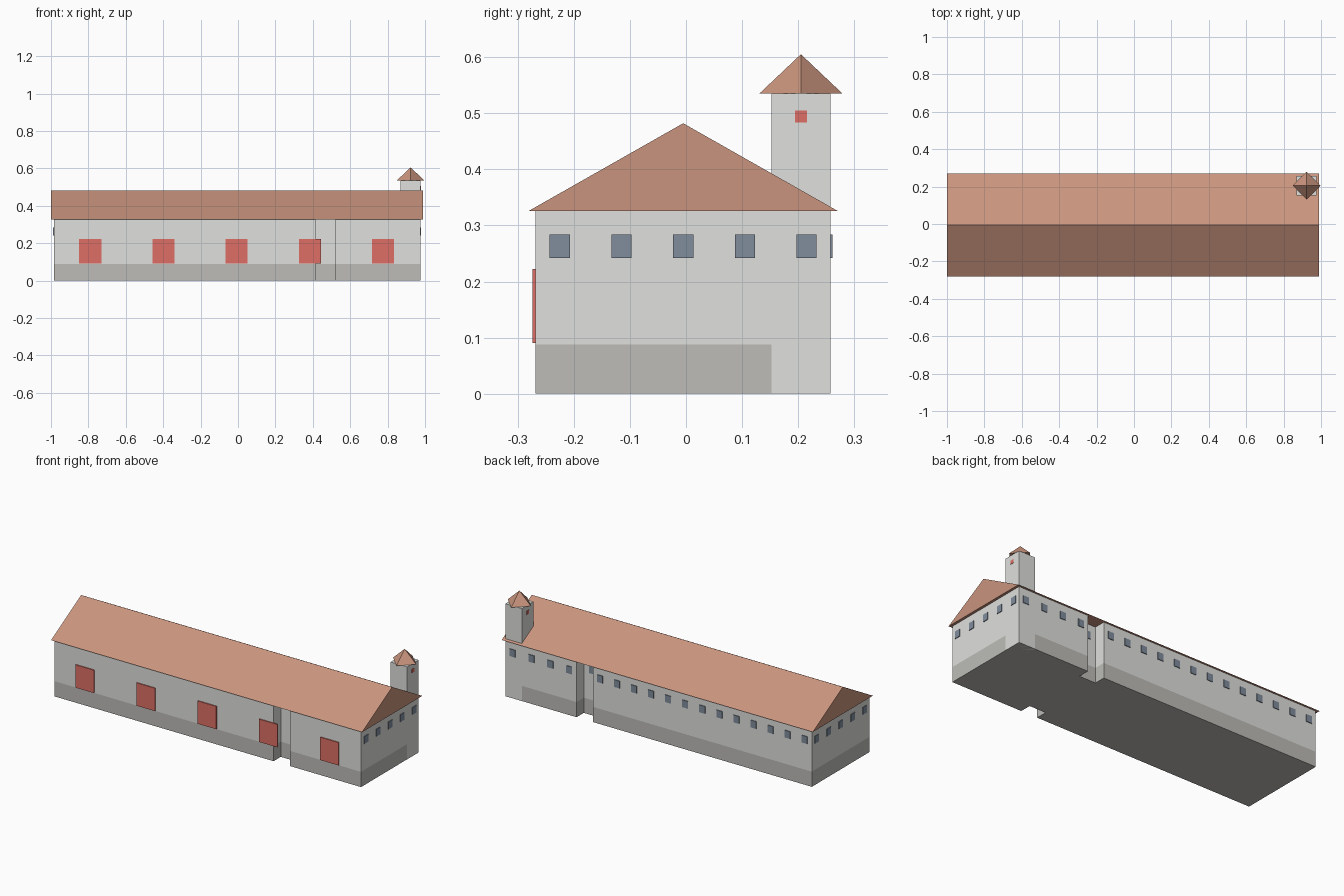
import bpy, bmesh
from mathutils import Matrix, Vector

old = bpy.data.objects.get("Cube")
if old:
    bpy.data.objects.remove(old, do_unlink=True)


def linear(c):
    c /= 255
    return c / 12.92 if c <= 0.04045 else ((c + 0.055) / 1.055) ** 2.4


def material(name, *rgb):
    m = bpy.data.materials.new(name)
    m.use_nodes = True
    colour = [linear(c) for c in rgb] + [1]
    m.diffuse_color = colour
    m.node_tree.nodes["Principled BSDF"].inputs["Base Color"].default_value = colour
    return m


wall_mat = material("pale plaster", 224, 224, 221)
base_mat = material("grey stone", 189, 188, 184)
roof_mat = material("clay tile", 201, 148, 125)
door_mat = material("red paint", 222, 111, 102)
glass_mat = material("blue glass", 128, 141, 156)


def finish(name, bm, *mats):
    bmesh.ops.recalc_face_normals(bm, faces=bm.faces)
    mesh = bpy.data.meshes.new(name)
    bm.to_mesh(mesh)
    bm.free()
    for m in mats:
        mesh.materials.append(m)
    obj = bpy.data.objects.new(name, mesh)
    bpy.context.collection.objects.link(obj)
    return obj


def extrude(bm, face, offset):
    geom = bmesh.ops.extrude_face_region(bm, geom=[face])["geom"]
    bmesh.ops.translate(bm, vec=offset, verts=[g for g in geom if isinstance(g, bmesh.types.BMVert)])
    return next(g for g in geom if isinstance(g, bmesh.types.BMFace))


def box(name, centre, size, mat):
    bm = bmesh.new()
    bmesh.ops.create_cube(bm, size=1, matrix=Matrix.Translation(centre) @ Matrix.Diagonal((*size, 1)))
    return finish(name, bm, mat)


# Main dimensions
LEFT, RIGHT, FRONT, BACK = -0.985, 0.975, -0.268, 0.257
GAP_A, GAP_B, GAP_DEPTH = 0.415, 0.52, 0.066
PLINTH, EAVES, RIDGE = 0.088, 0.326, 0.482

# Long hall with a narrower passage between its two parts
half = [(LEFT, FRONT), (GAP_A, FRONT), (GAP_A, FRONT + GAP_DEPTH),
        (GAP_B, FRONT + GAP_DEPTH), (GAP_B, FRONT), (RIGHT, FRONT)]
outline = half + [(x, FRONT + BACK - y) for x, y in reversed(half)]
bm = bmesh.new()
floor = bm.faces.new([bm.verts.new((x, y, 0)) for x, y in outline])
top = extrude(bm, floor, Vector((0, 0, PLINTH)))
extrude(bm, top, Vector((0, 0, EAVES - PLINTH)))
# Remove any face left inside at the plinth line
inner = [f for f in bm.faces if all(abs(v.co.z - PLINTH) < 1e-4 for v in f.verts)]
bmesh.ops.delete(bm, geom=inner, context='FACES_ONLY')
if not any(all(v.co.z < 1e-4 for v in f.verts) for f in bm.faces):
    bmesh.ops.holes_fill(bm, edges=[e for e in bm.edges if e.is_boundary])
for f in bm.faces:
    f.material_index = 1 if f.calc_center_median().z < PLINTH else 0
finish("hall_walls", bm, wall_mat, base_mat)

# Gabled roof
bm = bmesh.new()
gable = bm.faces.new([bm.verts.new((-1.0, y, z)) for y, z in
                      ((-0.28, EAVES), (0.27, EAVES), (-0.005, RIDGE))])
extrude(bm, gable, Vector((1.99, 0, 0)))
if len(bm.faces) < 5:
    bmesh.ops.holes_fill(bm, edges=[e for e in bm.edges if e.is_boundary])
finish("hall_roof", bm, roof_mat)

# Corner tower, a hair proud of the hall walls
TX, TY, TW, TTOP = 0.9228, 0.2048, 0.1056, 0.535
box("tower", (TX, TY, TTOP / 2), (TW, TW, TTOP), wall_mat)

# Pointed tower roof, turned so its corners lie over the wall middles
bm = bmesh.new()
bmesh.ops.create_cone(bm, cap_ends=True, segments=4, radius1=0.074, radius2=0, depth=0.07,
                      matrix=Matrix.Translation((TX, TY, TTOP + 0.035)))
bmesh.ops.remove_doubles(bm, verts=bm.verts, dist=1e-5)
low = [v for v in bm.verts if v.co.z < TTOP + 0.01]
for i, v in enumerate(sorted(low, key=lambda v: Vector((1, 0)).angle_signed((v.co - Vector((TX, TY, 0))).xy))):
    v.co.xy = [(TX - 0.074, TY), (TX, TY + 0.074), (TX + 0.074, TY), (TX, TY - 0.074)][i] \
        if abs(abs(v.co.x - TX) - abs(v.co.y - TY)) < 0.01 else v.co.xy
finish("tower_roof", bm, roof_mat)

# Tower hatches
for side in (-1, 1):
    box("tower_hatch", (TX + side * TW / 2, TY, 0.494), (0.004, 0.021, 0.021), door_mat)

# Front doors
for i in range(5):
    box(f"door_{i + 1}", (-0.79 + 0.3915 * i, FRONT - 0.002, 0.156), (0.118, 0.008, 0.132), door_mat)

# End windows
WIN_Z, WIN_W, WIN_H, WIN_T = 0.2625, 0.036, 0.042, 0.008
for x in (LEFT, RIGHT):
    for i in range(5):
        box("end_window", (x, -0.225 + 0.11 * i, WIN_Z), (WIN_T, WIN_W, WIN_H), glass_mat)

# Back windows: long part, short part, passage
spots = [(-0.94 + 0.1091 * i, BACK) for i in range(13)]
spots += [(0.566 + 0.1213 * i, BACK) for i in range(4)]
spots.append(((GAP_A + GAP_B) / 2, BACK - GAP_DEPTH))
for x, y in spots:
    box("back_window", (x, y, WIN_Z), (WIN_W, WIN_T, WIN_H), glass_mat)
